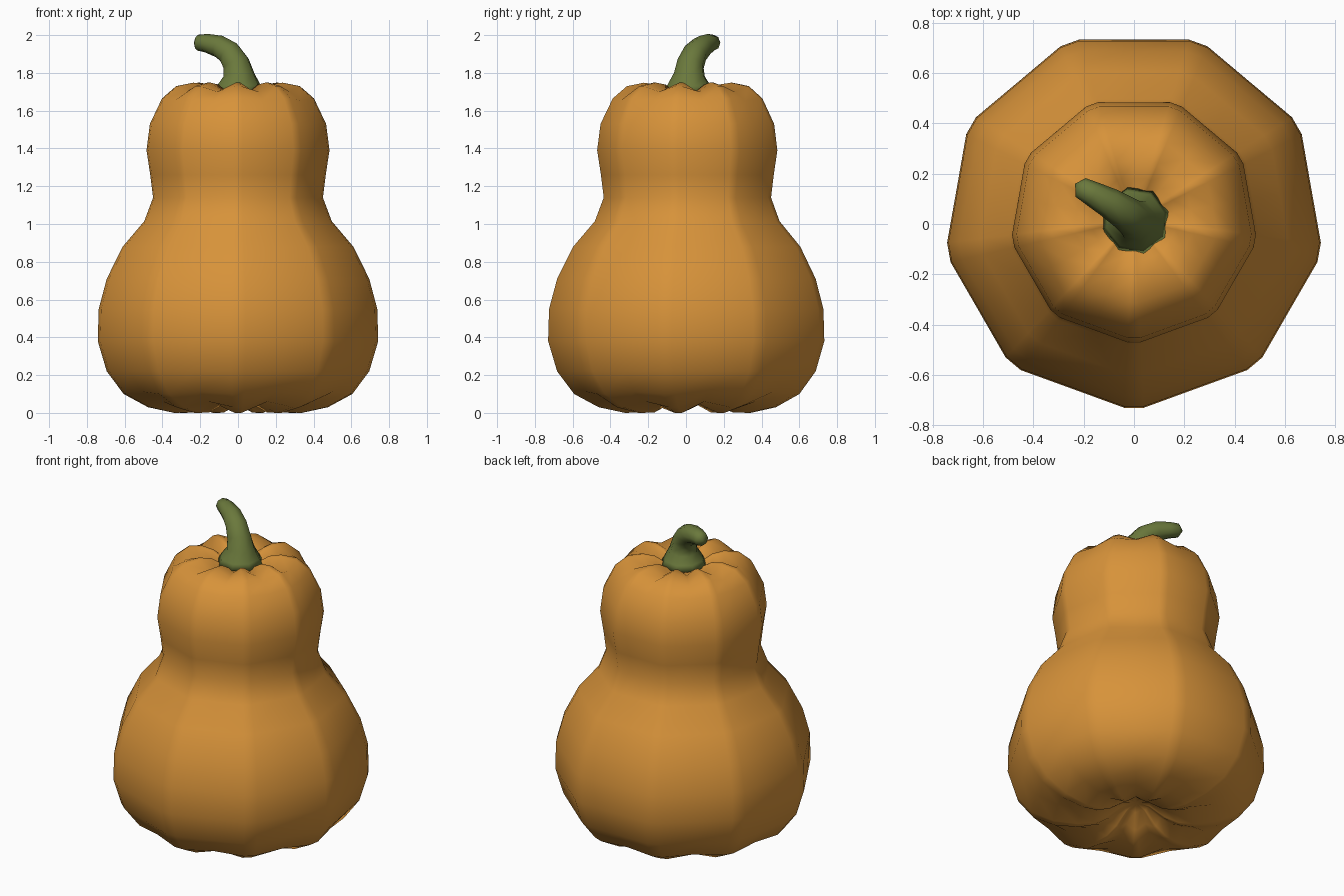
import bpy, bmesh, math
from mathutils import Vector

if "Cube" in bpy.data.objects:
    bpy.data.objects.remove(bpy.data.objects["Cube"])

CY = 0.017      # axis of the gourd
LOBES = 9


def material(name, rgb):
    m = bpy.data.materials.new(name)
    m.diffuse_color = (*rgb, 1)
    m.use_nodes = True
    m.node_tree.nodes["Principled BSDF"].inputs["Base Color"].default_value = m.diffuse_color
    return m


def loft(name, rings, mat, start=None, end=None):
    """Skin a list of vertex rings, closing the ends to a point or a flat face."""
    bm = bmesh.new()
    loops = [[bm.verts.new(p) for p in ring] for ring in rings]
    n = len(loops[0])
    for a, b in zip(loops, loops[1:]):
        for i in range(n):
            j = (i + 1) % n
            bm.faces.new((a[i], a[j], b[j], b[i]))
    for loop, tip in ((loops[0], start), (loops[-1], end)):
        if tip is None:
            bm.faces.new(loop)
        else:
            v = bm.verts.new(tip)
            for i in range(n):
                bm.faces.new((loop[i], loop[(i + 1) % n], v))
    bmesh.ops.recalc_face_normals(bm, faces=bm.faces)
    me = bpy.data.meshes.new(name)
    bm.to_mesh(me)
    bm.free()
    me.materials.append(mat)
    ob = bpy.data.objects.new(name, me)
    bpy.context.collection.objects.link(ob)
    for p in me.polygons:
        p.use_smooth = True
    return ob


orange = material("pumpkin orange", (0.68, 0.29, 0.042))
green = material("stem green", (0.145, 0.19, 0.045))

# Gourd body: ridge radius, height, vertical offset of the groove between lobes
profile = [(0.08, 0.10, 0.01), (0.17, 0.035, 0.03), (0.25, 0.003, 0.04),
           (0.34, 0.0, 0.045), (0.48, 0.03, 0.03), (0.61, 0.10, 0.012),
           (0.70, 0.22, 0), (0.748, 0.38, 0), (0.743, 0.55, 0), (0.70, 0.71, 0),
           (0.615, 0.88, 0), (0.50, 1.015, 0), (0.453, 1.14, 0), (0.468, 1.26, 0),
           (0.488, 1.39, 0), (0.47, 1.53, 0), (0.405, 1.665, -0.012),
           (0.33, 1.73, -0.03), (0.24, 1.748, -0.045), (0.17, 1.738, -0.04),
           (0.11, 1.70, -0.02)]


def lobed_ring(r, z, dz):
    pts = []
    for k in range(LOBES):
        for off, groove in ((-3, False), (3, False), (20, True)):
            a = math.radians(-90 + 360 / LOBES * k + off)
            rr = r * 0.956 if groove else r
            pts.append((rr * math.cos(a), CY + rr * math.sin(a), z + (dz if groove else 0)))
    return pts


loft("gourd_body", [lobed_ring(*p) for p in profile], orange,
     (0, CY, 0.12), (0, CY, 1.68))

# Stem: curved, tapering eight-sided tube
path = [(0.005, 0.015, 1.70, 0.136), (0.005, 0.015, 1.735, 0.118),
        (0.005, 0.018, 1.79, 0.085), (-0.01, 0.025, 1.85, 0.074),
        (-0.045, 0.05, 1.905, 0.067), (-0.10, 0.085, 1.94, 0.06),
        (-0.165, 0.12, 1.957, 0.05), (-0.212, 0.145, 1.96, 0.042)]
pts = [Vector(p[:3]) for p in path]
rings = []
for i, c in enumerate(pts):
    t = (pts[min(i + 1, len(pts) - 1)] - pts[max(i - 1, 0)]).normalized()
    if i < 2:
        t = Vector((0, 0, 1))
    u = (Vector((0.5, 0.85, 0)) - t * t.dot(Vector((0.5, 0.85, 0)))).normalized()
    v = t.cross(u)
    rings.append([c + path[i][3] * (u * math.cos(a) + v * math.sin(a))
                  for a in (math.tau * k / 8 for k in range(8))])
loft("stem", rings, green, None, pts[-1] + Vector((-0.022, 0.015, 0)))
